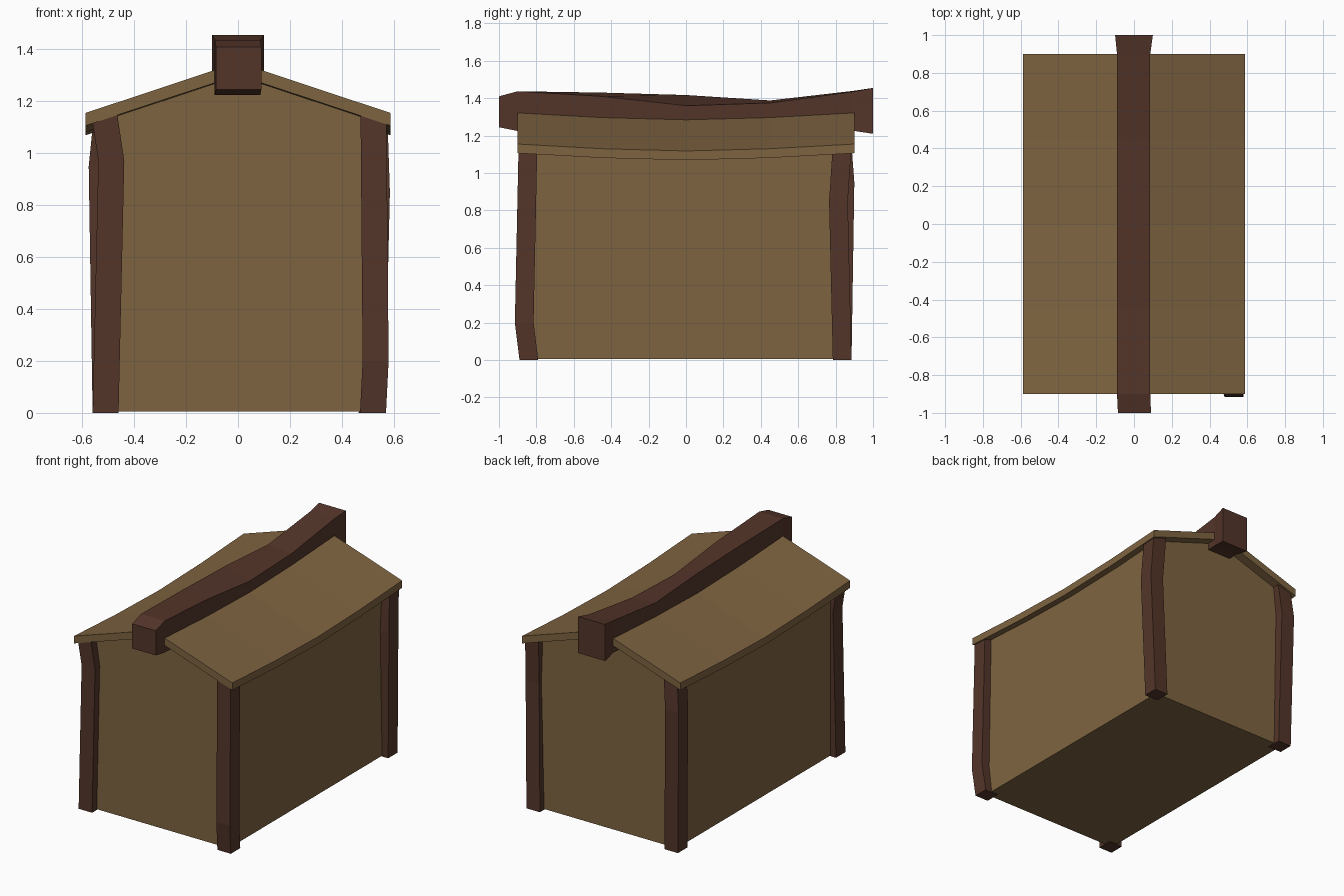
import bpy, bmesh

if "Cube" in bpy.data.objects:
    bpy.data.objects.remove(bpy.data.objects["Cube"])


def material(name, rgb):
    m = bpy.data.materials.new(name)
    m.diffuse_color = (*rgb, 1)
    m.use_nodes = True
    m.node_tree.nodes["Principled BSDF"].inputs["Base Color"].default_value = m.diffuse_color
    return m


TAN = material("tan_wood", (0.21, 0.127, 0.052))
BROWN = material("dark_wood", (0.088, 0.036, 0.023))


def loft(name, rings, mat):
    """Join matching closed cross-sections into a capped flat-shaded solid."""
    bm = bmesh.new()
    vs = [[bm.verts.new(p) for p in ring] for ring in rings]
    n = len(vs[0])
    for a, b in zip(vs, vs[1:]):
        for i in range(n):
            j = (i + 1) % n
            bm.faces.new((a[i], a[j], b[j], b[i]))
    bm.faces.new(vs[0][::-1])
    bm.faces.new(vs[-1])
    bmesh.ops.recalc_face_normals(bm, faces=bm.faces)
    me = bpy.data.meshes.new(name)
    bm.to_mesh(me)
    bm.free()
    me.materials.append(mat)
    ob = bpy.data.objects.new(name, me)
    bpy.context.collection.objects.link(ob)
    return ob


EAVE, EAVE_Z, APEX_Z, THICK = 0.588, 1.155, 1.35, 0.049
SLOPE = (APEX_Z - EAVE_Z) / EAVE

# Sagging gable roof
rings = []
for y, sag in ((-0.9, 0), (-0.45, 0.025), (0, 0.037), (0.45, 0.025), (0.9, 0)):
    e, a = EAVE_Z - sag, APEX_Z - sag
    rings.append([(-EAVE, y, e), (0, y, a), (EAVE, y, e),
                  (EAVE, y, e - THICK), (0, y, a - THICK), (-EAVE, y, e - THICK)])
loft("roof", rings, TAN)

# Walls, with tops buried inside the roof slab
W = 0.52
rings = []
for y, sag in ((-0.84, 0.004), (-0.45, 0.025), (0, 0.037), (0.45, 0.025), (0.84, 0.004)):
    a = APEX_Z - sag - THICK / 2
    e = a - SLOPE * W
    rings.append([(-W, y, 0.005), (W, y, 0.005), (W, y, e), (0, y, a), (-W, y, e)])
loft("walls", rings, TAN)

# Crooked corner posts: (z, centre x, centre y)
posts = {
    "front_left_post": ((0, -0.51, -0.84), (0.97, -0.488, -0.84), (1.15, -0.515, -0.845)),
    "front_right_post": ((0, 0.52, -0.84), (0.2, 0.53, -0.865), (1.15, 0.522, -0.845)),
    "back_right_post": ((0, 0.515, 0.835), (0.85, 0.535, 0.815), (1.15, 0.525, 0.835)),
    "back_left_post": ((0, -0.51, 0.835), (0.95, -0.525, 0.85), (1.15, -0.505, 0.835)),
}
H = 0.05
for name, path in posts.items():
    loft(name, [[(x - H, y - H, z), (x + H, y - H, z), (x + H, y + H, z), (x - H, y + H, z)]
                for z, x, y in path], BROWN)

# Warped ridge beam: (y, left x, right x, bottom z, top left z, top right z)
beam = ((-1, -0.085, 0.09, 1.245, 1.41, 1.41),
        (-0.9, -0.09, 0.086, 1.225, 1.437, 1.437),
        (-0.45, -0.09, 0.086, 1.22, 1.43, 1.41),
        (0, -0.09, 0.086, 1.2, 1.417, 1.36),
        (0.45, -0.09, 0.086, 1.21, 1.388, 1.375),
        (0.9, -0.09, 0.086, 1.225, 1.44, 1.436),
        (1, -0.1, 0.1, 1.21, 1.455, 1.455))
loft("ridge_beam", [[(l, y, b), (r, y, b), (r, y, tr), (l, y, tl)]
                    for y, l, r, b, tl, tr in beam], BROWN)
